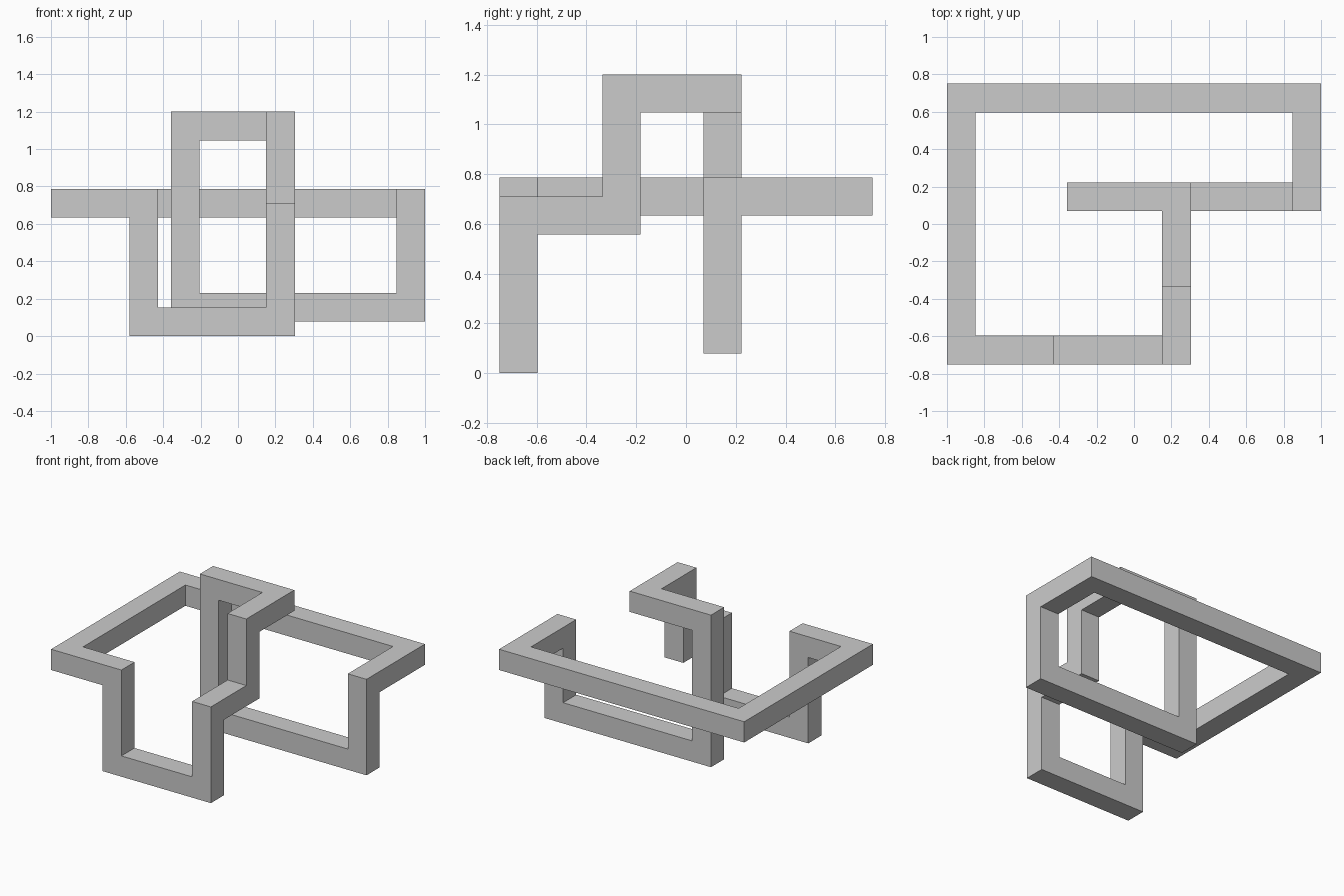
import bpy, bmesh
from mathutils import Vector

if "Cube" in bpy.data.objects:
    bpy.data.objects.remove(bpy.data.objects["Cube"])

H = 0.0765  # half thickness of the square bar

# Centre line of the closed, right-angled bar
PATH = [Vector(p) for p in (
    (-0.9235, 0.6735, 0.71), (-0.9235, -0.6735, 0.71),
    (-0.503, -0.6735, 0.71), (-0.503, -0.6735, H),
    (0.227, -0.6735, H), (0.227, -0.6735, 0.633),
    (0.227, -0.26, 0.633), (0.227, -0.26, 1.1235),
    (0.227, 0.146, 1.1235), (-0.283, 0.146, 1.1235),
    (-0.283, 0.146, 0.155), (0.9235, 0.146, 0.155),
    (0.9235, 0.146, 0.71), (0.9235, 0.6735, 0.71))]


def sweep_loop(name, path, h):
    """Sweep a square along a closed path with mitred corners."""
    n = len(path)
    bm = bmesh.new()
    d_in = (path[0] - path[-1]).normalized()
    u = Vector((0, 0, 1))  # keeps the section square to the axes
    v = d_in.cross(u)
    offs = [(u * a + v * b) * h for a, b in ((-1, -1), (1, -1), (1, 1), (-1, 1))]
    rings = []
    for i in range(n + 1):
        p = path[i % n]
        d_out = (path[(i + 1) % n] - p).normalized()
        plane = d_in + d_out
        mitre = [o - d_in * (o.dot(plane) / d_in.dot(plane)) for o in offs]
        rings.append([bm.verts.new(p + m) for m in mitre])
        offs = [m - d_out * m.dot(d_out) for m in mitre]
        d_in = d_out
    for r, s in zip(rings, rings[1:]):
        for k in range(4):
            j = (k + 1) % 4
            bm.faces.new((r[k], r[j], s[j], s[k]))
    # The last ring lands on the first one, so weld them
    bmesh.ops.remove_doubles(bm, verts=bm.verts, dist=1e-4)
    bmesh.ops.recalc_face_normals(bm, faces=bm.faces)
    mesh = bpy.data.meshes.new(name)
    bm.to_mesh(mesh)
    bm.free()
    obj = bpy.data.objects.new(name, mesh)
    bpy.context.collection.objects.link(obj)
    return obj


# Looped square bar
sweep_loop("knotted_square_bar", PATH, H)
